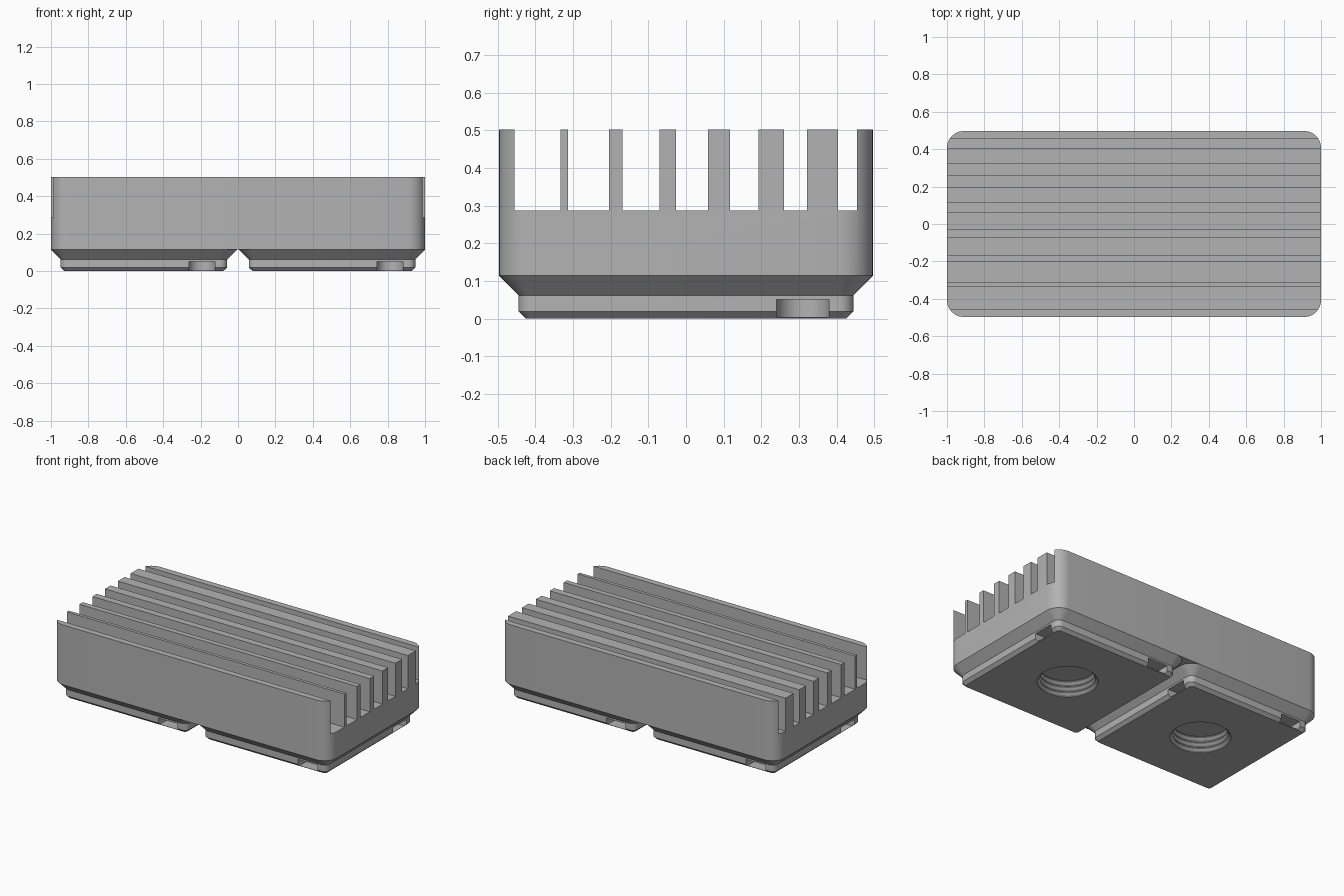
import bpy, bmesh
from math import sin, cos, pi

cube = bpy.data.objects.get("Cube")
if cube:
    bpy.data.objects.remove(cube, do_unlink=True)

grey = bpy.data.materials.new("plain grey")
grey.use_nodes = True
grey.diffuse_color = (0.45, 0.45, 0.45, 1)
grey.node_tree.nodes["Principled BSDF"].inputs["Base Color"].default_value = grey.diffuse_color


def rounded(hx, hy, r, steps=8):
    """Outline of a rounded rectangle, counter-clockwise."""
    points = []
    for quarter, (sx, sy) in enumerate(((1, 1), (-1, 1), (-1, -1), (1, -1))):
        for i in range(steps + 1):
            a = (quarter + i / steps) * pi / 2
            points.append((sx * (hx - r) + r * cos(a), sy * (hy - r) + r * sin(a)))
    return points


def circle(r, n=64):
    return [(r * cos(2 * pi * i / n), r * sin(2 * pi * i / n)) for i in range(n)]


def loft(name, layers):
    """Closed solid through (z, outline) layers."""
    bm = bmesh.new()
    rings = [[bm.verts.new((x, y, z)) for x, y in outline] for z, outline in layers]
    n = len(rings[0])
    for low, high in zip(rings, rings[1:]):
        for i in range(n):
            j = (i + 1) % n
            bm.faces.new((low[i], low[j], high[j], high[i]))
    bm.faces.new(rings[0][::-1])
    bm.faces.new(rings[-1])
    mesh = bpy.data.meshes.new(name)
    bm.to_mesh(mesh)
    bm.free()
    mesh.materials.append(grey)
    obj = bpy.data.objects.new(name, mesh)
    bpy.context.collection.objects.link(obj)
    return obj


def activate(obj):
    bpy.ops.object.select_all(action='DESELECT')
    obj.select_set(True)
    bpy.context.view_layer.objects.active = obj


def cut(obj, cutter):
    activate(obj)
    mod = obj.modifiers.new("cut", 'BOOLEAN')
    mod.operation = 'DIFFERENCE'
    mod.solver = 'EXACT'
    mod.object = cutter
    bpy.ops.object.modifier_apply(modifier=mod.name)
    bpy.data.objects.remove(cutter, do_unlink=True)


def smooth(obj):
    activate(obj)
    bpy.ops.object.shade_smooth_by_angle(angle=pi / 7)


UNIT_HALF = 0.497
FOOT_TOP, FLOOR, TOP = 0.114, 0.287, 0.503

# Body block with lengthwise slots that leave fins of growing thickness
outline = rounded(1, UNIT_HALF, 0.09)
body = loft("finned_body", [(FOOT_TOP, outline), (TOP, outline)])
slots = [(-0.456, -0.334), (-0.313, -0.204), (-0.169, -0.071), (-0.026, 0.059),
         (0.117, 0.192), (0.261, 0.322), (0.404, 0.455)]
for y0, y1 in slots:
    box = [(-1.1, y0), (1.1, y0), (1.1, y1), (-1.1, y1)]
    cut(body, loft("slot_cutter", [(FLOOR, box), (TOP + 0.1, box)]))
smooth(body)

# Stepped feet
steps = [(0, 0.425), (0.019, 0.445), (0.062, 0.445), (FOOT_TOP, UNIT_HALF)]
for side, x in (("right", -0.503), ("left", 0.503)):
    foot = loft(side + "_foot",
                [(z, rounded(h, h, 0.09 - UNIT_HALF + h)) for z, h in steps])

    # Round-ended side pockets, one per corner, turned around the centre
    c, r = 0.31, 0.07
    pocket = [(0.6, c - r), (0.6, c + r)]
    pocket += [(c + r * cos(a), c + r * sin(a))
               for a in (pi / 2 + pi * i / 16 for i in range(17))]
    for turn in range(4):
        shape = pocket
        for _ in range(turn):
            shape = [(-py, px) for px, py in shape]
        cut(foot, loft("pocket_cutter", [(0.004, shape), (0.051, shape)]))

    # Threaded blind hole underneath
    major, minor, pitch = 0.177, 0.16, 0.036
    layers = [(-0.02, circle(major)), (0.004, circle(major))]
    for i in range(3):
        z = 0.004 + i * pitch
        layers += [(z + 0.4 * pitch, circle(minor)), (z + 0.55 * pitch, circle(minor)),
                   (z + 0.9 * pitch, circle(major))]
        if i < 2:
            layers.append((z + pitch, circle(major)))
    cut(foot, loft("thread_cutter", layers))
    foot.location.x = x
    smooth(foot)
